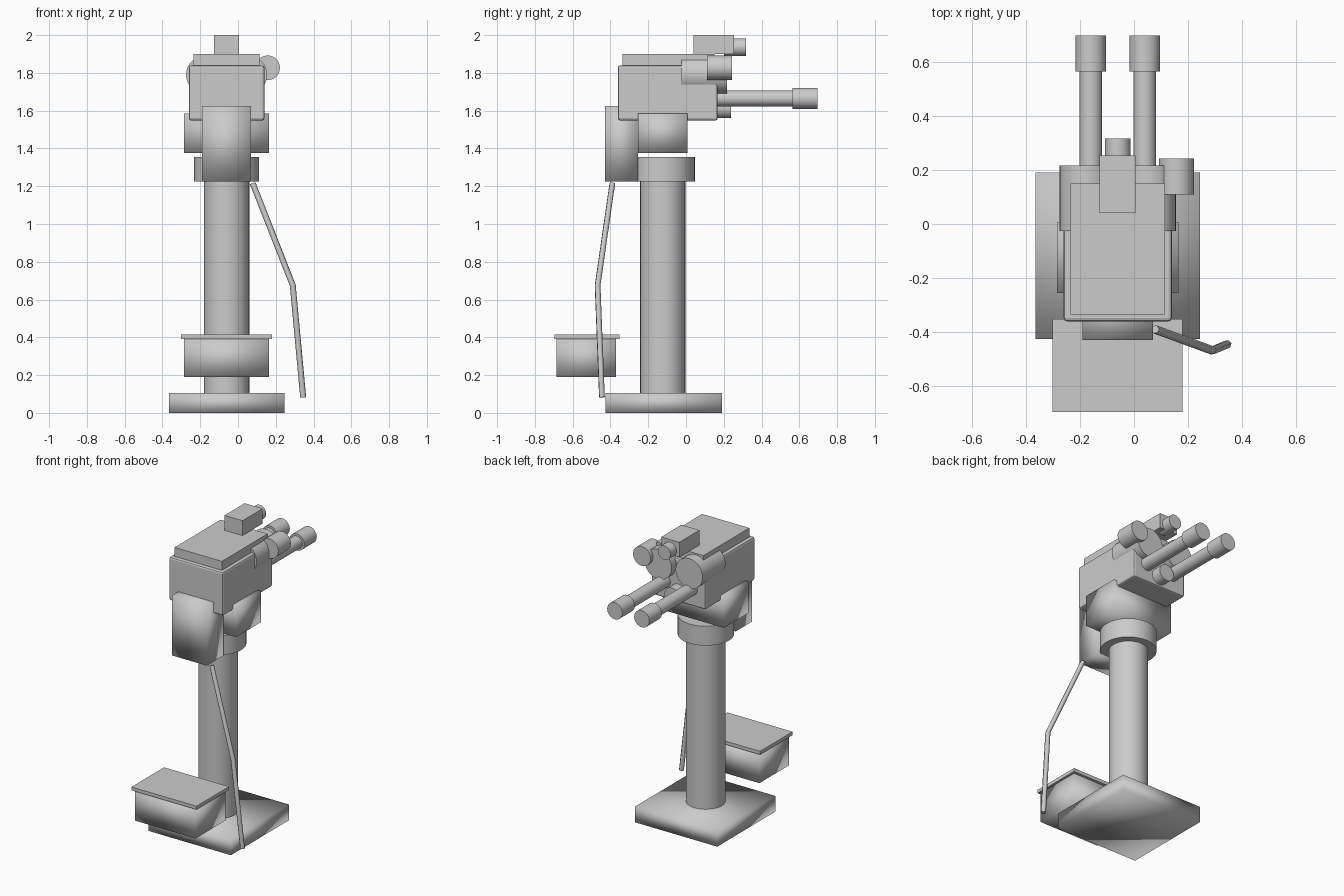
import bpy
import math
from mathutils import Vector

cube = bpy.data.objects.get("Cube")
if cube:
    bpy.data.objects.remove(cube, do_unlink=True)

grey = bpy.data.materials.new("plain grey")
grey.use_nodes = True
grey.diffuse_color = (0.6, 0.6, 0.6, 1)
grey.node_tree.nodes["Principled BSDF"].inputs["Base Color"].default_value = (0.6, 0.6, 0.6, 1)

MID = -0.06  # x of the gun's own centre line


def finish(obj, name):
    obj.name = name
    obj.data.materials.append(grey)
    return obj


def box(name, x, y, z, smooth=False, bevel=0):
    """Box from (min, max) ranges."""
    lo, hi = Vector((x[0], y[0], z[0])), Vector((x[1], y[1], z[1]))
    bpy.ops.mesh.primitive_cube_add(size=1, location=(lo + hi) / 2)
    obj = finish(bpy.context.object, name)
    obj.scale = hi - lo
    bpy.ops.object.transform_apply(location=False, rotation=False, scale=True)
    if bevel:
        mod = obj.modifiers.new("rounded edges", 'BEVEL')
        mod.width = bevel
        mod.segments = 2
    if smooth:
        bpy.ops.object.shade_smooth()
    return obj


def cylinder(name, radius, a, b):
    """Cylinder between two points."""
    a, b = Vector(a), Vector(b)
    bpy.ops.mesh.primitive_cylinder_add(
        vertices=32, radius=radius, depth=(b - a).length, location=(a + b) / 2,
        rotation=(b - a).to_track_quat('Z', 'Y').to_euler())
    obj = finish(bpy.context.object, name)
    bpy.ops.object.shade_smooth_by_angle(angle=math.radians(40))
    return obj


# Base, column and collar
box("base", (-0.365, 0.245), (-0.425, 0.19), (0, 0.105), smooth=True)
cylinder("column", 0.12, (MID, -0.123, 0.1), (MID, -0.123, 1.24))
cylinder("collar", 0.172, (MID, -0.125, 1.225), (MID, -0.125, 1.355))

# Mount block and hanging front block
box("mount_block", (-0.285, 0.165), (-0.255, 0.008), (1.375, 1.585), smooth=True)
box("front_block", (-0.19, 0.07), (-0.43, -0.255), (1.225, 1.625), smooth=True)

# Housing with its top plate
box("housing", (-0.26, 0.14), (-0.36, 0.168), (1.548, 1.84), bevel=0.012)
box("top_plate", (-0.235, 0.115), (-0.335, 0.15), (1.835, 1.9))

# Paired drums, barrels and muzzles
for side, sign in (("right", -1), ("left", 1)):
    drum_x, barrel_x = MID + sign * 0.115, MID + sign * 0.1
    cylinder(side + "_drum", 0.1, (drum_x, -0.025, 1.79), (drum_x, 0.217, 1.79))
    cylinder(side + "_barrel", 0.042, (barrel_x, 0.1, 1.665), (barrel_x, 0.6, 1.665))
    cylinder(side + "_muzzle", 0.056, (barrel_x, 0.565, 1.665), (barrel_x, 0.697, 1.665))

# Lower lens, side lamp and sight
cylinder("lower_lens", 0.055, (MID, 0.1, 1.615), (MID, 0.237, 1.615))
cylinder("side_lamp", 0.065, (0.157, 0.11, 1.827), (0.157, 0.243, 1.827))
box("sight", (-0.128, 0.006), (0.04, 0.253), (1.9, 2.0))
cylinder("sight_lens", 0.047, (MID, 0.2, 1.936), (MID, 0.317, 1.936))

# Seat
box("seat_box", (-0.285, 0.165), (-0.685, -0.37), (0.19, 0.392), smooth=True)
box("seat_lid", (-0.302, 0.18), (-0.696, -0.352), (0.392, 0.415))

# Bent cable rod
curve = bpy.data.curves.new("cable_rod", 'CURVE')
curve.dimensions = '3D'
curve.bevel_depth = 0.016
curve.bevel_resolution = 1
curve.use_fill_caps = True
path = curve.splines.new('POLY')
points = [(0.078, -0.39, 1.215), (0.29, -0.468, 0.675), (0.345, -0.445, 0.082)]
path.points.add(len(points) - 1)
for point, co in zip(path.points, points):
    point.co = (*co, 1)
rod = bpy.data.objects.new("cable_rod", curve)
bpy.context.collection.objects.link(rod)
finish(rod, "cable_rod")
